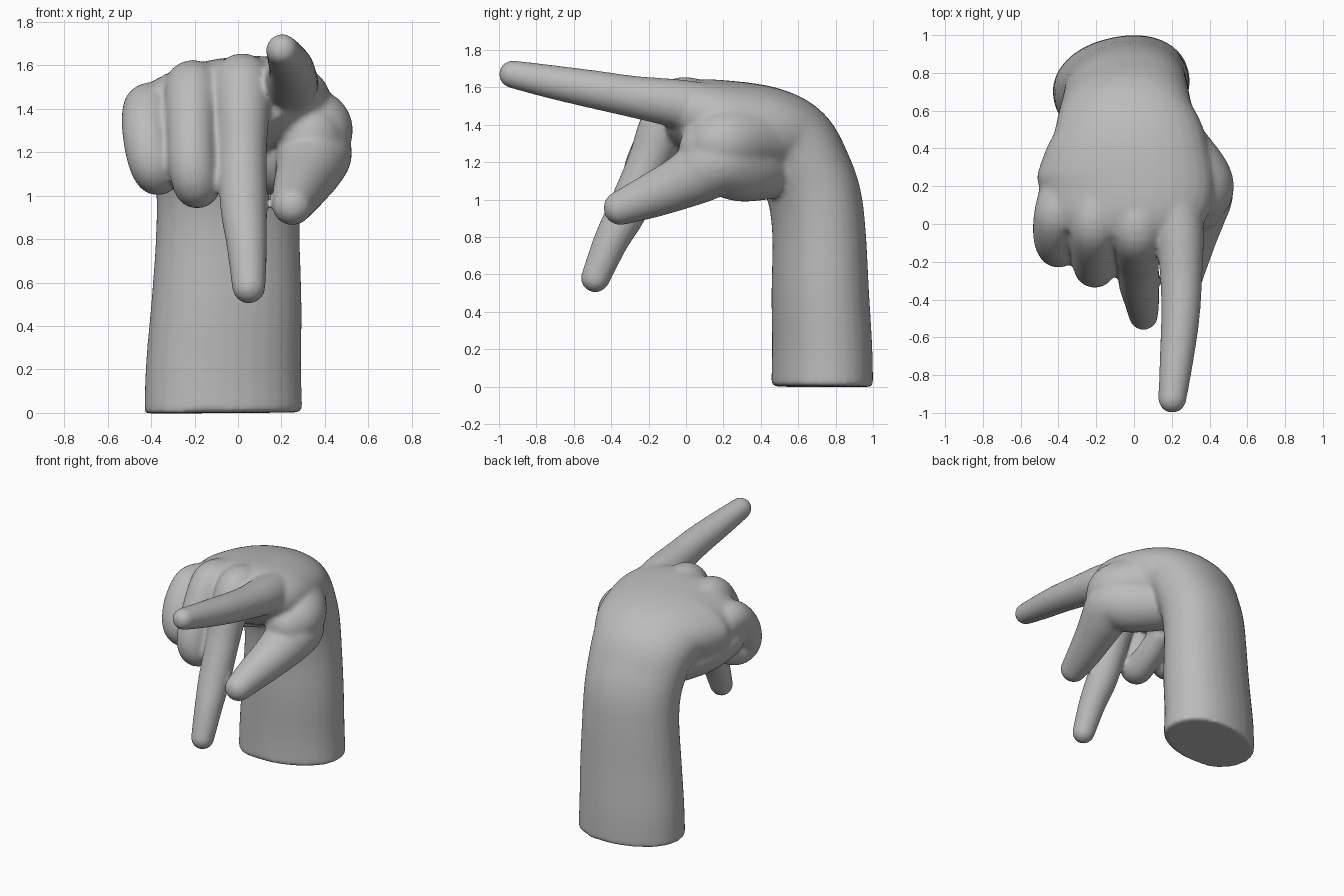
import bpy
import bmesh
import math
from mathutils import Vector, Matrix

cube = bpy.data.objects.get("Cube")
if cube:
    bpy.data.objects.remove(cube, do_unlink=True)

SIDES = 32
STEPS = 7


def spline(points):
    """Smoothly interpolate a list of equal-length tuples."""
    pts = [Vector(p) for p in points]
    pts = [pts[0]] + pts + [pts[-1]]
    out = []
    for a, b, c, d in zip(pts, pts[1:], pts[2:], pts[3:]):
        for i in range(STEPS):
            u = i / STEPS
            out.append(0.5 * (2 * b + (c - a) * u
                              + (2 * a - 5 * b + 4 * c - d) * u ** 2
                              + (3 * b - a - 3 * c + d) * u ** 3))
    out.append(pts[-1])
    return out


def loft(bm, sections, power=2.0):
    """Closed tube; each section is x, y, z, half width, half thickness, roll."""
    samples = spline(sections)
    centres = [Vector(s[:3]) for s in samples]
    rings = []
    for i, s in enumerate(samples):
        t = (centres[min(i + 1, len(centres) - 1)] - centres[max(i - 1, 0)]).normalized()
        side = Vector((1, 0, 0))
        side = (side - t * side.dot(t)).normalized()
        up = t.cross(side)
        c, n = math.cos(s[5]), math.sin(s[5])
        side, up = side * c + up * n, up * c - side * n
        ring = []
        for k in range(SIDES):
            a = math.tau * k / SIDES
            ca, sa = math.cos(a), math.sin(a)
            px = math.copysign(abs(ca) ** (2 / power), ca)
            py = math.copysign(abs(sa) ** (2 / power), sa)
            ring.append(bm.verts.new(centres[i] + side * px * s[3] + up * py * s[4]))
        rings.append(ring)
    for r, q in zip(rings, rings[1:]):
        for k in range(SIDES):
            j = (k + 1) % SIDES
            bm.faces.new((r[k], r[j], q[j], q[k]))
    bm.faces.new(rings[0][::-1])
    bm.faces.new(rings[-1])


def finger(bm, joints):
    """Round tube with ball ends; each joint is x, y, z, radius."""
    loft(bm, [(x, y, z, r, r, 0) for x, y, z, r in joints])
    for x, y, z, r in (joints[0], joints[-1]):
        bmesh.ops.create_icosphere(bm, subdivisions=3, radius=r,
                                   matrix=Matrix.Translation((x, y, z)))


bm = bmesh.new()

# Forearm, bent wrist and palm
loft(bm, [
    (-.067, .728, 0, .367, .264, .22),
    (-.067, .728, .2, .361, .26, .22),
    (-.053, .718, .5, .349, .253, .22),
    (-.047, .712, .8, .334, .243, .22),
    (-.045, .69, 1.0, .333, .242, .21),
    (-.045, .64, 1.15, .343, .24, .18),
    (-.045, .56, 1.29, .365, .242, .13),
    (-.035, .42, 1.365, .425, .238, .1),
    (-.045, .2, 1.4, .475, .232, .11),
    (-.075, .04, 1.425, .42, .205, .13),
    (-.09, -.07, 1.43, .34, .155, .13),
], power=2.15)

# Heel of the palm on the little finger side
finger(bm, [(-.18, .42, 1.19, .18), (-.29, .25, 1.22, .175), (-.36, .1, 1.27, .16)])

# Index finger pointing forward
finger(bm, [
    (.21, .14, 1.47, .15), (.24, -.06, 1.515, .13), (.25, -.28, 1.55, .112),
    (.245, -.5, 1.59, .102), (.225, -.72, 1.63, .09), (.203, -.927, 1.67, .075),
])

# Middle finger reaching down
finger(bm, [
    (.02, .1, 1.49, .14), (.02, -.04, 1.515, .135), (.02, -.13, 1.38, .125),
    (.02, -.2, 1.2, .113), (.026, -.31, .95, .108), (.04, -.4, .78, .094),
    (.05, -.485, .58, .078),
])

# Ring finger curled under
finger(bm, [
    (-.2, .1, 1.47, .14), (-.21, -.02, 1.485, .13), (-.215, -.14, 1.34, .115),
    (-.21, -.228, 1.14, .109), (-.19, -.19, 1.045, .105), (-.17, -.04, 1.09, .095),
    (-.15, .1, 1.17, .085),
])

# Little finger curled under
finger(bm, [
    (-.37, .14, 1.37, .14), (-.41, .04, 1.395, .122), (-.42, -.07, 1.29, .113),
    (-.4, -.125, 1.16, .107), (-.37, -.08, 1.1, .1), (-.34, .05, 1.14, .09),
    (-.32, .15, 1.19, .085),
])

# Thumb with its fleshy base
finger(bm, [
    (.14, .4, 1.18, .185), (.26, .29, 1.18, .19), (.345, .18, 1.2, .18),
    (.33, .06, 1.135, .16), (.305, -.06, 1.075, .138), (.275, -.2, 1.015, .118),
    (.25, -.35, .955, .093),
])

# Muscle and web of skin between thumb and index finger
finger(bm, [(.14, .48, 1.32, .18), (.24, .37, 1.33, .18),
            (.345, .21, 1.305, .184), (.33, .12, 1.27, .16)])

bmesh.ops.recalc_face_normals(bm, faces=bm.faces)
mesh = bpy.data.meshes.new("pointing_hand")
bm.to_mesh(mesh)
bm.free()
hand = bpy.data.objects.new("pointing_hand", mesh)
bpy.context.collection.objects.link(hand)

# Single plain grey
grey = bpy.data.materials.new("plain_grey")
grey.use_nodes = True
colour = (.5, .5, .5, 1)
grey.diffuse_color = colour
for node in grey.node_tree.nodes:
    if node.type == 'BSDF_PRINCIPLED':
        node.inputs["Base Color"].default_value = colour
mesh.materials.append(grey)

# Fuse the parts into one skin and soften the joins
remesh = hand.modifiers.new("fuse", 'REMESH')
remesh.mode = 'VOXEL'
remesh.voxel_size = .013
remesh.use_smooth_shade = True
smooth = hand.modifiers.new("soften", 'SMOOTH')
smooth.factor = .5
smooth.iterations = 14

bpy.ops.object.select_all(action='DESELECT')
hand.select_set(True)
bpy.context.view_layer.objects.active = hand
for name in ("fuse", "soften"):
    bpy.ops.object.modifier_apply(modifier=name)
bpy.ops.object.shade_smooth_by_angle(angle=math.radians(50))
